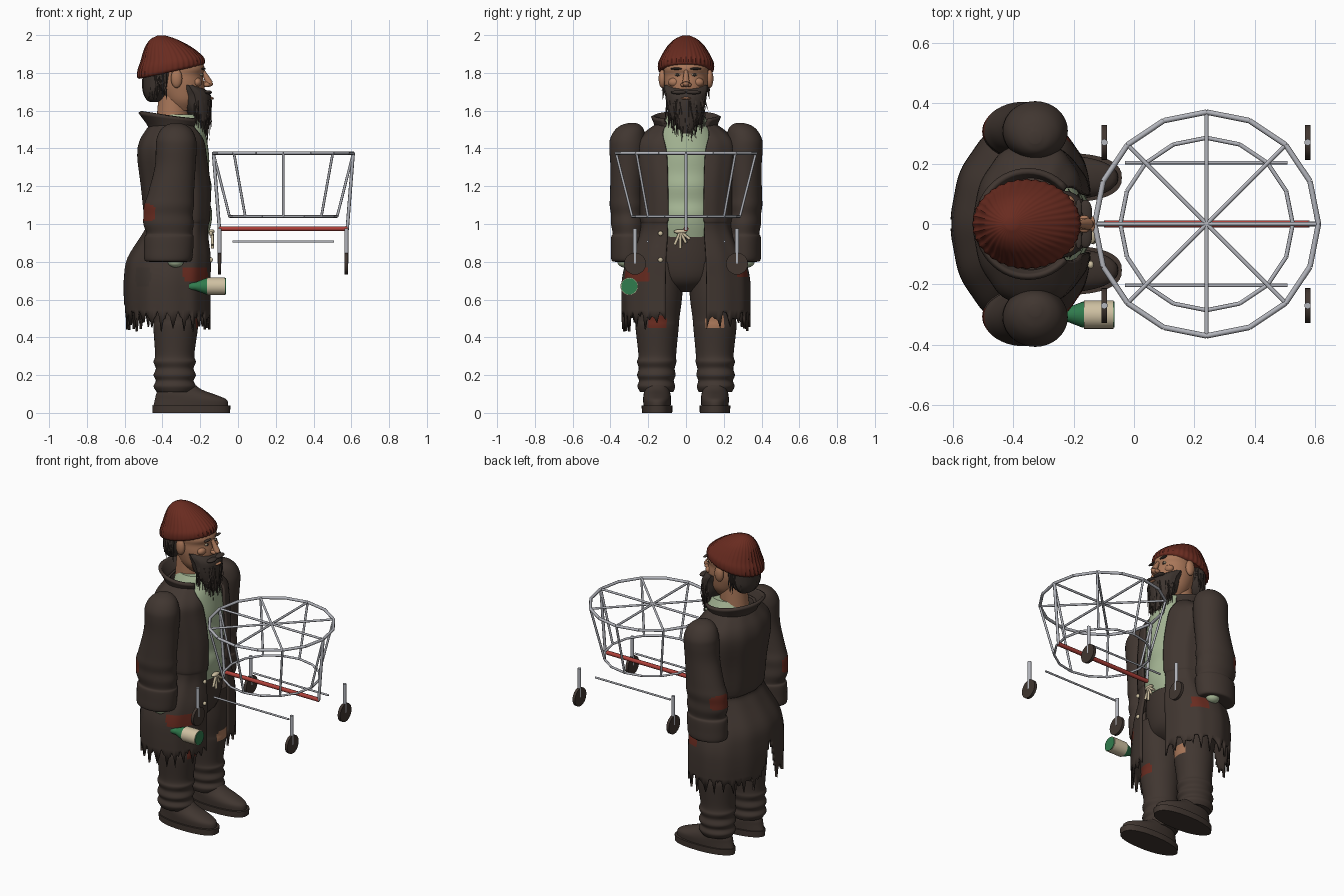
import bpy, bmesh, math, random
from mathutils import Vector, Matrix

random.seed(4)
cube = bpy.data.objects.get("Cube")
if cube:
    bpy.data.objects.remove(cube, do_unlink=True)


def material(name, *rgb):
    m = bpy.data.materials.new(name)
    m.use_nodes = True
    m.diffuse_color = (*rgb, 1)
    bsdf = next(n for n in m.node_tree.nodes if n.type == 'BSDF_PRINCIPLED')
    bsdf.inputs["Base Color"].default_value = (*rgb, 1)
    return m


COAT = material("dark brown cloth", .052, .037, .03)
HAIR = material("dark brown hair", .046, .034, .028)
HAT = material("rust red wool", .14, .024, .014)
SKIN = material("tan skin", .4, .185, .1)
SHIRT = material("pale green cloth", .38, .47, .3)
METAL = material("grey metal", .45, .46, .5)
BAR = material("bright red", .42, .05, .04)
GLASS = material("bottle green", .03, .2, .075)
CREAM = material("cream", .62, .53, .36)


def finish(name, bm, mat, angle=40):
    me = bpy.data.meshes.new(name)
    bm.to_mesh(me)
    bm.free()
    me.materials.append(mat)
    for p in me.polygons:
        p.use_smooth = True
    me.set_sharp_from_angle(angle=math.radians(angle))
    ob = bpy.data.objects.new(name, me)
    bpy.context.collection.objects.link(ob)
    return ob


def smooth_rings(rings, steps):
    """Catmull-Rom interpolation between cross-sections."""
    out = []
    for i in range(len(rings) - 1):
        a, b, c, d = (rings[min(max(i + k, 0), len(rings) - 1)] for k in (-1, 0, 1, 2))
        for s in range(steps):
            t = s / steps
            out.append([q + .5 * t * (r - p + t * (2*p - 5*q + 4*r - w + t * (3*(q - r) + w - p)))
                        for p, q, r, w in zip(a, b, c, d)])
    return out + [list(rings[-1])]


def loft(name, rings, mat, n=40, side=1, power=1.0, ribs=(0, 0), tilt=None, steps=4, shell=0):
    """Skin over rings of (z, centre x, centre y, radius x, radius y, front gap angle).
    A power under one squares off the front half."""
    bm = bmesh.new()
    rows = []
    cols = n + 1 if shell else n
    for z, cx, cy, rx, ry, *gap in smooth_rings(rings, steps):
        g = gap[0] if gap else 0
        row = []
        for j in range(cols):
            a = g + j / n * (2 * math.pi - 2 * g)
            c, s = math.cos(a), math.sin(a)
            w = power if c > 0 else 1
            k = 1 + ribs[1] * math.cos(ribs[0] * a)
            x = cx + rx * k * math.copysign(abs(c) ** w, c)
            y = cy * side + ry * k * math.copysign(abs(s) ** w, s)
            row.append(bm.verts.new((x, y, z + (tilt(x, z) if tilt else 0))))
        rows.append(row)
    for lo, hi in zip(rows, rows[1:]):
        for j in range(n):
            k = (j + 1) % cols
            bm.faces.new((lo[j], lo[k], hi[k], hi[j]))
    if not shell:
        bm.faces.new(rows[0][::-1])
        bm.faces.new(rows[-1])
    ob = finish(name, bm, mat)
    if shell:
        mod = ob.modifiers.new("thickness", 'SOLIDIFY')
        mod.thickness = shell
        mod.offset = -1
    return ob


def tubes(name, segs, mat, n=8, tip=1.0):
    """Straight rods, each (start, end, radius)."""
    bm = bmesh.new()
    for p, q, r in segs:
        p, q = Vector(p), Vector(q)
        d = q - p
        m = Matrix.Translation((p + q) / 2) @ d.to_track_quat('Z', 'Y').to_matrix().to_4x4()
        bmesh.ops.create_cone(bm, cap_ends=True, segments=n, radius1=r, radius2=r * tip,
                              depth=d.length, matrix=m)
    return finish(name, bm, mat, 50)


def ball(name, loc, size, mat):
    bm = bmesh.new()
    bmesh.ops.create_uvsphere(bm, u_segments=20, v_segments=12, radius=1,
                              matrix=Matrix.Translation(loc) @ Matrix.Diagonal((*size, 1)))
    return finish(name, bm, mat)


def patch(ob, mat, centre, size):
    """Recolour the faces whose centres lie in a rounded box."""
    ob.data.materials.append(mat)
    for p in ob.data.polygons:
        if sum(((a - b) / s) ** 4 for a, b, s in zip(p.center, centre, size)) < 1:
            p.material_index = len(ob.data.materials) - 1


# Legs, shoes, sleeves and hands
for side, label in ((1, "left"), (-1, "right")):
    loft(label + "_sole", [(0, -.247, .153, .205, .08), (.038, -.247, .153, .207, .082)],
         COAT, side=side, power=.8, steps=1)
    loft(label + "_shoe", [(.038, -.25, .153, .198, .072), (.07, -.25, .153, .19, .074),
                           (.095, -.275, .153, .16, .072), (.125, -.31, .153, .115, .066),
                           (.17, -.34, .153, .09, .066)], COAT, side=side, power=.9)
    leg = loft(label + "_trouser_leg", [
        (.11, -.335, .155, .095, .088), (.14, -.335, .157, .112, .1), (.17, -.335, .157, .1, .092),
        (.2, -.335, .157, .112, .102), (.235, -.335, .155, .1, .095), (.27, -.335, .155, .112, .104),
        (.31, -.335, .152, .104, .1), (.45, -.33, .153, .118, .114), (.5, -.33, .15, .118, .115),
        (.62, -.335, .142, .14, .122), (.8, -.34, .13, .155, .12)], COAT, n=56, side=side, steps=6)
    patch(leg, SKIN if side > 0 else HAT, (-.22, side * .155, .48), (.08, .05, .036))
    sleeve = loft(label + "_sleeve", [
        (.8, -.37, .305, .1, .07), (.81, -.37, .305, .125, .09), (.87, -.367, .305, .13, .092),
        (.93, -.365, .303, .13, .093), (.95, -.363, .302, .121, .086), (1.0, -.368, .305, .133, .092),
        (1.05, -.37, .308, .13, .089), (1.1, -.365, .31, .132, .094), (1.16, -.355, .312, .122, .09),
        (1.3, -.333, .308, .108, .092), (1.4, -.327, .308, .108, .098), (1.45, -.327, .308, .104, .094),
        (1.495, -.327, .3, .085, .078), (1.522, -.327, .292, .055, .053), (1.535, -.327, .285, .02, .02)],
        COAT, n=56, side=side, steps=6)
    patch(sleeve, HAT, (-.485, side * .335, 1.06), (.06, .06, .045))
    ball(label + "_hand", (-.33, side * .325, .8), (.042, .038, .03), SHIRT)

# Trousers seat and shirt
loft("trouser_seat", [(.64, -.34, 0, .06, .06), (.7, -.34, 0, .14, .18), (.82, -.34, 0, .17, .22),
                      (.98, -.31, 0, .15, .18)], COAT)
loft("shirt", [(.93, -.28, 0, .12, .16), (1.0, -.28, 0, .138, .17), (1.06, -.28, 0, .143, .17),
               (1.12, -.28, 0, .132, .17), (1.2, -.28, 0, .14, .17), (1.27, -.28, 0, .128, .17),
               (1.36, -.285, 0, .132, .17), (1.46, -.295, 0, .128, .16), (1.53, -.305, 0, .125, .12),
               (1.58, -.305, 0, .1, .095)], SHIRT)

# Open coat with a torn hem
coat = loft("coat", [
    (.53, -.37, 0, .232, .338, .24), (.62, -.372, 0, .234, .34, .24), (.72, -.37, 0, .232, .335, .24),
    (.82, -.36, 0, .224, .308, .26), (.94, -.33, 0, .18, .255, .3), (1.0, -.312, 0, .165, .24, .33),
    (1.03, -.317, 0, .177, .245, .3), (1.2, -.325, 0, .188, .25, .3), (1.36, -.345, 0, .187, .27, .29),
    (1.44, -.345, 0, .175, .26, .36), (1.5, -.345, 0, .14, .2, .55), (1.54, -.345, 0, .11, .14, .7)],
    COAT, n=128, power=.78, ribs=(12, .008), shell=.014)
for i, v in enumerate(coat.data.vertices[:129]):
    v.co.z += random.uniform(-.1, -.05) if i % 5 == 0 else random.uniform(-.04, .012)
patch(coat, HAT, (-.205, -.28, .735), (.085, .085, .045))
patch(coat, HAT, (-.24, .32, .755), (.065, .05, .04))
patch(coat, HAIR, (-.5, -.24, .72), (.045, .08, .05))

# Vent cut up the back of the coat
bm = bmesh.new()
bm.from_mesh(coat.data)
centres = [(f, f.calc_center_median()) for f in bm.faces]
vent = [f for f, c in centres if c.x < -.5 and abs(c.y) < .3 * (.74 - c.z)]
bmesh.ops.delete(bm, geom=vent, context='FACES')
bm.to_mesh(coat.data)
bm.free()

loft("coat_collar", [(1.46, -.345, 0, .12, .16, .6), (1.51, -.345, 0, .132, .16, .65),
                     (1.575, -.35, 0, .178, .185, .75)],
     COAT, shell=.018, tilt=lambda x, z: -.12 * (x + .42) if z > 1.5 else 0)
for z in (.81, .95):
    ball("coat_button", (-.143, -.135, z), (.01, .013, .013), CREAM)

# Rope belt with loose ends
ball("rope_knot", (-.14, -.03, .96), (.016, .035, .012), CREAM)
tubes("rope_ends", [((-.137, -.03, .96), (-.135, y, z), .008)
                    for y, z in ((-.06, .89), (-.03, .87), (.0, .9), (.02, .92))], CREAM)

# Bottle in the pocket
tubes("bottle_body", [((-.17, -.3, .67), (-.064, -.3, .67), .043)], GLASS, 24)
tubes("bottle_shoulder", [((-.17, -.3, .67), (-.225, -.3, .67), .043)], GLASS, 24, .5)
tubes("bottle_neck", [((-.22, -.3, .67), (-.26, -.3, .67), .021)], GLASS, 16)
tubes("bottle_label", [((-.165, -.3, .67), (-.068, -.3, .67), .047)], CREAM, 24)

# Head and face
loft("neck", [(1.46, -.35, 0, .09, .085), (1.68, -.34, 0, .08, .08)], SKIN)
loft("head", [(1.6, -.29, 0, .07, .06), (1.65, -.29, 0, .1, .095), (1.71, -.3, 0, .122, .11),
              (1.75, -.305, 0, .125, .115), (1.79, -.308, 0, .121, .115), (1.83, -.305, 0, .128, .118),
              (1.9, -.33, 0, .11, .1)], SKIN)
tubes("nose_bridge", [((-.152, 0, 1.745), (-.185, 0, 1.81), .02)], SKIN, 12, .5)
ball("nose", (-.165, 0, 1.742), (.033, .02, .017), SKIN)
ball("mouth", (-.14, 0, 1.665), (.012, .026, .007), SKIN)
for s in (-1, 1):
    ball("ear", (-.325, s * .125, 1.77), (.03, .02, .05), SKIN)
    ball("nostril_wing", (-.165, s * .017, 1.737), (.018, .012, .012), SKIN)
    ball("cheek", (-.217, s * .06, 1.75), (.025, .035, .025), SKIN)
    ball("eye", (-.193, s * .045, 1.79), (.008, .014, .007), CREAM)
    ball("pupil", (-.188, s * .045, 1.79), (.006, .008, .008), HAIR)
    ball("eyebrow", (-.183, s * .05, 1.822), (.011, .032, .006), HAIR)
    ball("moustache", (-.16, s * .038, 1.697), (.022, .042, .011), HAIR)

# Beard and hair
loft("beard", [(1.735, -.262, 0, .045, .114), (1.71, -.245, 0, .073, .114), (1.68, -.23, 0, .085, .108),
               (1.63, -.22, 0, .08, .1), (1.58, -.205, 0, .06, .085), (1.53, -.19, 0, .036, .06),
               (1.48, -.175, 0, .01, .02)][::-1], HAIR, ribs=(16, .02))
wisps = []
for _ in range(120):
    a, z = random.uniform(-1.7, 1.7), random.uniform(1.53, 1.66)
    k = min(1, .55 + (z - 1.5) * 3)
    p = Vector((-.22 + .078 * k * math.cos(a), .1 * k * math.sin(a), z))
    wisps.append((p, p + Vector((random.uniform(-.01, .01), random.uniform(-.02, .02),
                                 random.uniform(-.15, -.05))), .005))
tubes("beard_wisps", wisps, HAIR, 4, .1)
loft("back_hair", [(1.645, -.445, 0, .02, .04), (1.66, -.44, 0, .045, .075), (1.7, -.43, 0, .072, .105),
                   (1.75, -.42, 0, .085, .115), (1.84, -.41, 0, .09, .12)], HAIR, ribs=(18, .03))
locks = []
for _ in range(50):
    a = random.uniform(1.3, 5)
    p = Vector((-.41 + .085 * math.cos(a), .115 * math.sin(a), 1.8))
    locks.append((p, p + Vector((.01, random.uniform(-.015, .015), random.uniform(-.14, -.07))), .009))
tubes("hair_locks", locks, HAIR, 5, .15)

# Ribbed knitted hat
loft("knit_hat", [(1.805, -.355, 0, .166, .136), (1.818, -.355, 0, .178, .146), (1.85, -.355, 0, .173, .146),
                  (1.88, -.358, 0, .157, .134), (1.92, -.37, 0, .132, .113), (1.955, -.385, 0, .1, .088),
                  (1.982, -.398, 0, .062, .055), (1.998, -.405, 0, .02, .018)], HAT, n=144, ribs=(36, .015),
     tilt=lambda x, z: (x + .355) * .2 * (2 - z) / .18)

# Cart basket: two rings, crossing spokes and slanted uprights
def on_ring(k, r, z):
    a = k * math.pi / 8
    return (.24 + r * math.cos(a), r * math.sin(a), z)


TOP, LOW = (.37, 1.375), (.285, 1.04)
tubes("basket_rim", [(on_ring(k, *TOP), on_ring(k + 1, *TOP), .009) for k in range(16)], METAL)
tubes("basket_base_ring", [(on_ring(k, *LOW), on_ring(k + 1, *LOW), .007) for k in range(16)], METAL)
tubes("basket_spokes", [(on_ring(k, *TOP), on_ring(k + 8, *TOP), .007) for k in range(0, 8, 2)], METAL)
tubes("basket_uprights", [(on_ring(k, *TOP), on_ring(k, *LOW), .007) for k in range(0, 16, 2)], METAL)

# Cart frame and casters
tubes("end_posts", [((.24 + s * .37, 0, 1.375), (.24 + s * .338, 0, .97), .009) for s in (-1, 1)], METAL)
tubes("red_bar", [((-.1, 0, .975), (.58, 0, .975), .013)], BAR, 10)
tubes("side_rods", [((-.03, s * .203, .907), (.507, s * .203, .907), .006) for s in (-1, 1)], METAL)
for x in (-.098, .574):
    for y in (-.27, .27):
        tubes("caster_stem", [((x, y, .79), (x, y, .975), .011)], METAL, 10)
        tubes("caster_wheel", [((x - .009, y, .79), (x + .009, y, .79), .058)], COAT, 24)
